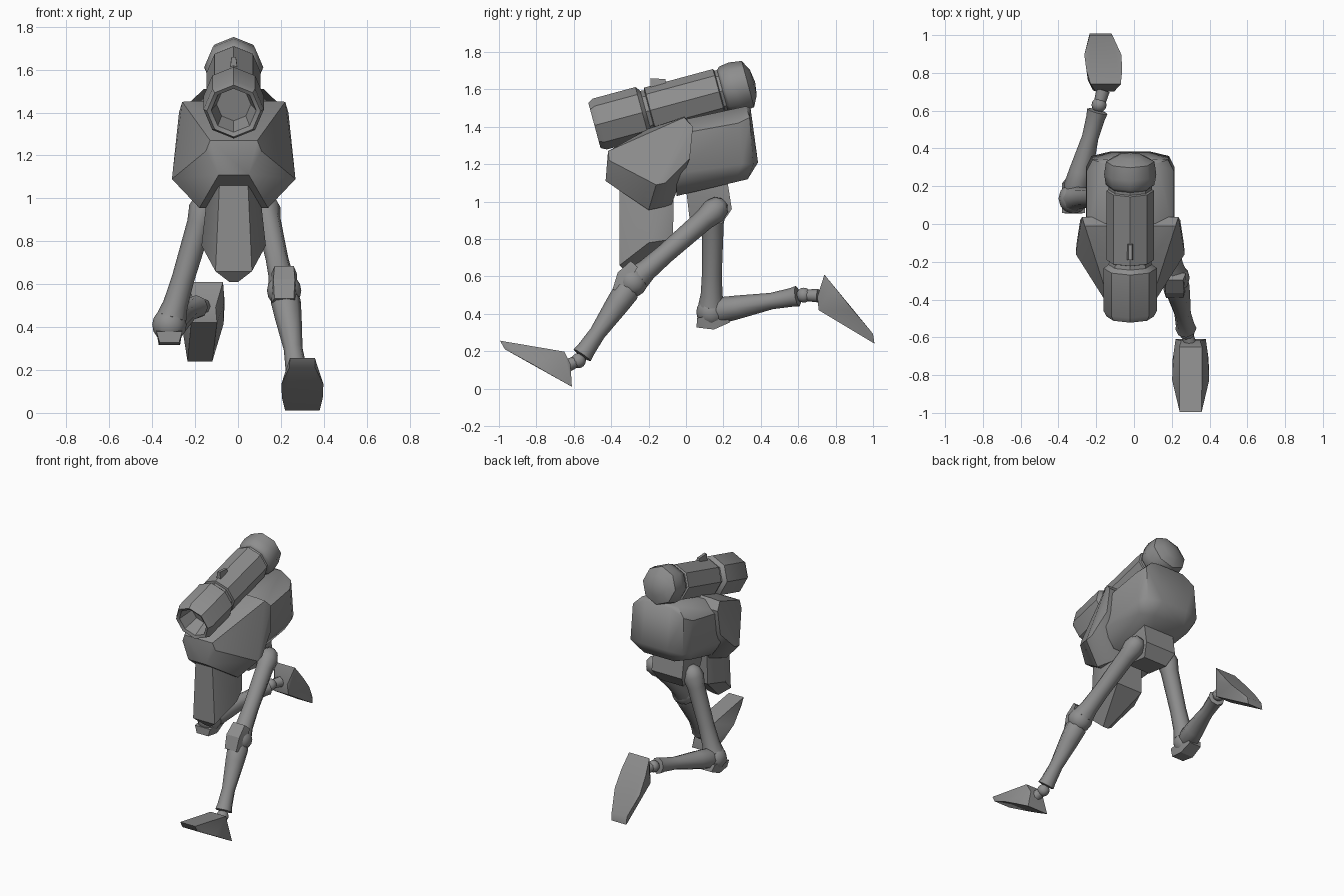
import bpy, bmesh, math
from mathutils import Vector

old = bpy.data.objects.get("Cube")
if old:
    bpy.data.objects.remove(old)

grey = bpy.data.materials.new("plain_grey")
grey.use_nodes = True
COLOR = (0.27, 0.27, 0.27, 1)
grey.diffuse_color = COLOR
grey.node_tree.nodes["Principled BSDF"].inputs["Base Color"].default_value = COLOR
CX = -0.02  # body centre line


def finish(name, bm, angle):
    bmesh.ops.recalc_face_normals(bm, faces=bm.faces)
    mesh = bpy.data.meshes.new(name)
    bm.to_mesh(mesh)
    bm.free()
    mesh.materials.append(grey)
    ob = bpy.data.objects.new(name, mesh)
    bpy.context.collection.objects.link(ob)
    bpy.ops.object.select_all(action="DESELECT")
    ob.select_set(True)
    bpy.context.view_layer.objects.active = ob
    bpy.ops.object.shade_smooth_by_angle(angle=math.radians(angle))
    return ob


def shell(name, points, angle=30):
    """Convex solid wrapped around points."""
    bm = bmesh.new()
    for p in points:
        bm.verts.new(p)
    bmesh.ops.convex_hull(bm, input=bm.verts)
    bmesh.ops.delete(bm, geom=[v for v in bm.verts if not v.link_faces], context="VERTS")
    bmesh.ops.dissolve_limit(bm, angle_limit=0.03, verts=bm.verts, edges=bm.edges)
    return finish(name, bm, angle)


def mirrored(half):
    return [(CX + s * w, y, z) for w, y, z in half for s in (1, -1)]


def lathe(name, a, b, profile, sides=8, angle=30):
    """Rings of (distance, radius) along the axis from a towards b."""
    a, b = Vector(a), Vector(b)
    axis = (b - a).normalized()
    side = axis.cross(Vector((1, 0, 0))).normalized()
    other = axis.cross(side)
    bm = bmesh.new()
    rings = []
    for d, r in profile:
        ring = []
        for i in range(sides):
            t = math.tau * i / sides
            ring.append(bm.verts.new(a + axis * d + (side * math.cos(t) + other * math.sin(t)) * r))
        rings.append(ring)
    for lo, hi in zip(rings, rings[1:]):
        for i in range(sides):
            j = (i + 1) % sides
            bm.faces.new((lo[i], lo[j], hi[j], hi[i]))
    for ring in (rings[0], rings[-1]):
        bm.faces.new(ring)
    bmesh.ops.remove_doubles(bm, verts=bm.verts, dist=0.0005)
    return finish(name, bm, angle)


def ball(name, centre, r):
    bm = bmesh.new()
    bmesh.ops.create_uvsphere(bm, u_segments=12, v_segments=8, radius=r)
    bmesh.ops.translate(bm, vec=Vector(centre), verts=bm.verts)
    return finish(name, bm, 50)


# Tube on the back: hollow muzzle, long barrel, domed end
tube_a, tube_b = (CX, -0.48, 1.41), (CX, 0.335, 1.63)
lathe("tube_muzzle", tube_a, tube_b,
      [(0.11, 0), (0.11, 0.08), (0, 0.105), (-0.01, 0.125), (0.02, 0.141),
       (0.255, 0.141), (0.275, 0.115), (0.3, 0.11)])
lathe("tube_barrel", tube_a, tube_b,
      [(0.275, 0.11), (0.295, 0.11), (0.3, 0.126), (0.68, 0.126), (0.685, 0.115), (0.72, 0.115)])
lathe("tube_end_cap", tube_a, tube_b,
      [(0.7, 0.115), (0.715, 0.13), (0.77, 0.138), (0.84, 0.128), (0.87, 0.07), (0.88, 0)], 8, 50)
shell("tube_sight", mirrored([(0.02, -0.19, 1.58), (0.01, -0.19, 1.66), (0.01, -0.11, 1.655),
                              (0.02, -0.1, 1.6)]))

# Body: rounded rear pack, flared front hull, pelvis and hanging keel
shell("rear_pack", mirrored([
    (0.13, -0.05, 1.43), (0.23, -0.05, 1.36), (0.235, -0.05, 1.15), (0.15, -0.05, 1.03),
    (0.14, 0.32, 1.51), (0.2, 0.34, 1.45), (0.232, 0.28, 1.42), (0.235, 0.3, 1.2),
    (0.205, 0.36, 1.2), (0.1, 0.385, 1.21), (0.12, 0.33, 1.12), (0.2, 0.27, 1.13),
    (0.1, 0.345, 1.5)]), 40)
shell("front_hull", mirrored([
    (0.17, -0.01, 1.455), (0.24, -0.01, 1.45), (0.255, 0.037, 1.4), (0.265, 0.02, 1.23),
    (0.285, -0.11, 1.1), (0.288, -0.16, 1.09), (0.16, -0.2, 0.955), (0.11, -0.417, 1.27),
    (0.13, -0.41, 1.22), (0.07, -0.43, 1.11), (0.05, -0.35, 1.07), (0.1, -0.2, 1.39),
    (0.1, -0.08, 0.98)]), 35)
shell("keel", mirrored([
    (0.065, -0.355, 1.1), (0.085, -0.355, 0.66), (0.02, -0.31, 0.61), (0.15, -0.2, 0.78),
    (0.12, -0.2, 1.05), (0.1, -0.07, 0.8), (0.1, -0.065, 1.05)]))
shell("pelvis", mirrored([
    (0.12, 0.0, 1.07), (0.12, 0.22, 1.12), (0.12, 0.245, 0.96), (0.09, 0.19, 0.88),
    (0.09, 0.02, 0.9)]))


def leg(name, hip, knee, ankle, cap_out, heel, toe_dir, sole_up):
    hip, knee, ankle, heel = map(Vector, (hip, knee, ankle, heel))
    out = Vector(cap_out).normalized()
    toe, up, across = Vector(toe_dir).normalized(), Vector(sole_up).normalized(), Vector((1, 0, 0))
    # Thigh with rounded hip end
    n = (knee - hip).length
    lathe(name + "_thigh", hip, knee,
          [(-0.075, 0.025), (-0.05, 0.055), (0, 0.07), (0.07, 0.058), (n * 0.6, 0.053),
           (n - 0.1, 0.058), (n - 0.04, 0.07), (n - 0.02, 0.05)], 8, 50)
    ball(name + "_knee", knee, 0.08)
    # Kneecap plate facing outwards from the bend
    along = out.cross(across)
    shell(name + "_kneecap", [
        knee + across * s * w + along * u + out * f
        for s in (1, -1) for w, u, f in
        ((0.06, 0.08, 0.02), (0.045, 0.09, 0.07), (0.05, 0, 0.095),
         (0.045, -0.09, 0.07), (0.06, -0.08, 0.02))])
    # Shin with flared ankle cuff
    n = (ankle - knee).length
    lathe(name + "_shin", knee, ankle,
          [(0.02, 0.055), (0.06, 0.07), (0.15, 0.063), (n * 0.65, 0.044),
           (n - 0.07, 0.05), (n - 0.035, 0.056), (n - 0.03, 0.03)], 8, 50)
    ball(name + "_ankle", ankle, 0.04)
    lathe(name + "_ankle_link", ankle, heel + toe * 0.09 + up * 0.07,
          [(0, 0.03), (0.08, 0.036)], 8, 50)
    # Wedge shaped foot
    shell(name + "_foot", [
        heel + across * s * w + toe * d + up * h
        for s in (1, -1) for w, d, h in
        ((0.08, 0, 0), (0.095, 0.12, -0.005), (0.098, 0.25, -0.01), (0.06, 0.41, -0.02),
         (0.058, 0.457, 0.005), (0.06, 0.134, 0.138), (0.05, 0.072, 0.1),
         (0.088, 0.1, 0.05), (0.04, 0.28, 0.075))], 40)


leg("left", (0.13, 0.15, 0.95), (0.215, -0.285, 0.57), (0.28, -0.575, 0.15),
    (0, -0.84, 0.54), (0.3, -0.61, 0.01), (0, -0.847, 0.53), (0, 0.53, 0.847))
leg("right", (-0.16, 0.145, 0.95), (-0.32, 0.135, 0.41), (-0.185, 0.63, 0.5),
    (0, 0.15, -0.99), (-0.15, 0.74, 0.61), (-0.06, 0.596, -0.803), (0, -0.803, -0.596))
